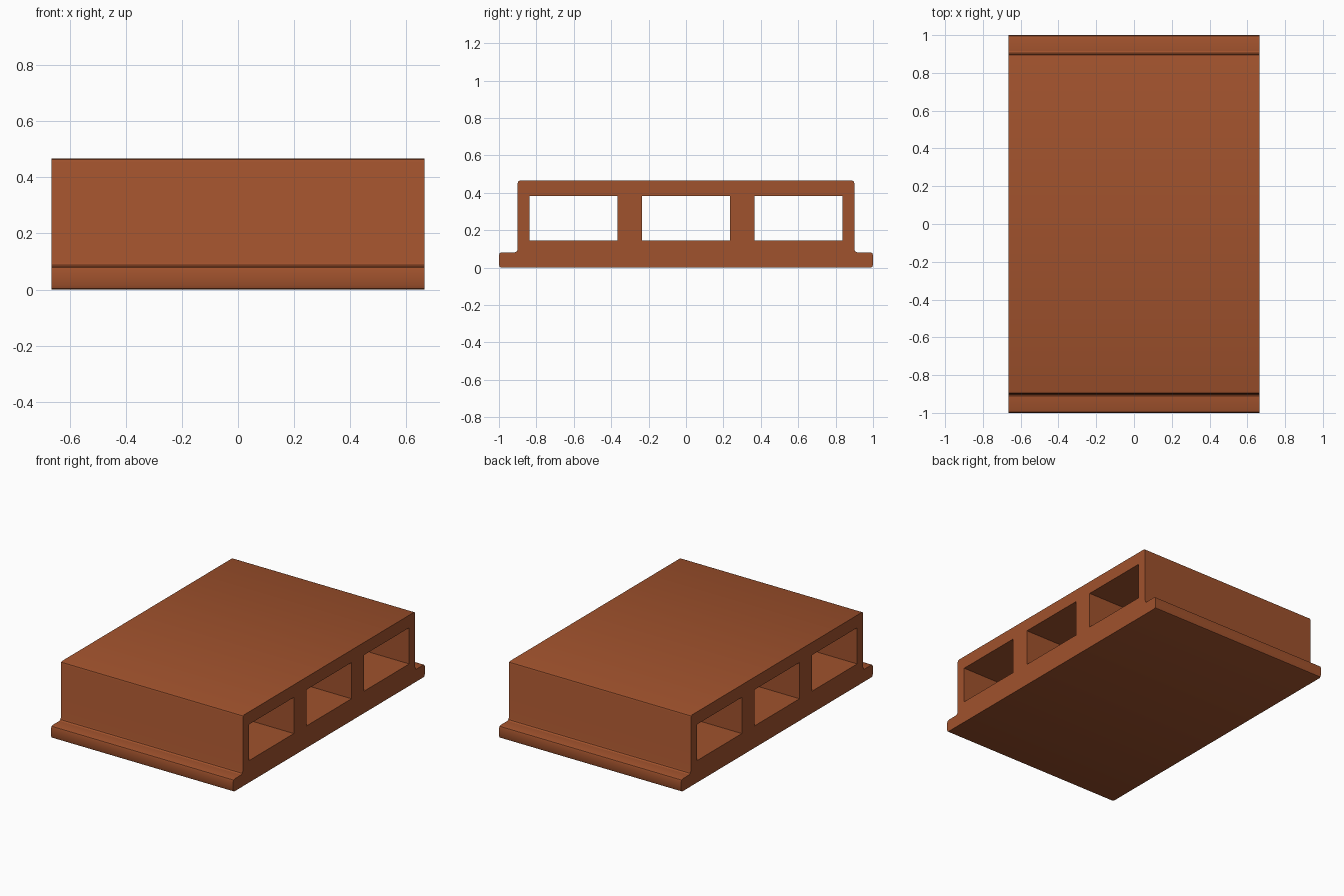
import bpy
import bmesh
from mathutils import Vector

cube = bpy.data.objects.get("Cube")
if cube:
    bpy.data.objects.remove(cube, do_unlink=True)

HALF_WIDTH = 0.665

# Terracotta clay colour
clay = bpy.data.materials.new("terracotta_clay")
clay.use_nodes = True
colour = (0.352, 0.084, 0.026, 1)
clay.diffuse_color = colour
clay.node_tree.nodes["Principled BSDF"].inputs["Base Color"].default_value = colour

# Half outline (y, z): chamfered foot flange, small cove, wall, chamfered top
half = [(0.985, 0), (0.996, 0.004), (1.0, 0.015), (1.0, 0.067), (0.996, 0.078),
        (0.985, 0.082), (0.915, 0.082), (0.904, 0.087), (0.9, 0.097),
        (0.9, 0.452), (0.896, 0.463), (0.885, 0.467)]
outline = half + [(-y, z) for y, z in reversed(half)]


def rectangle(y0, y1, z0, z1):
    return [(y0, z0), (y1, z0), (y1, z1), (y0, z1)]


# Three channels running the full width
channels = [rectangle(y0, y1, 0.145, 0.384)
            for y0, y1 in ((-0.837, -0.367), (-0.235, 0.235), (0.367, 0.837))]


def add_loop(bm, points):
    verts = [bm.verts.new((-HALF_WIDTH, y, z)) for y, z in points]
    return [bm.edges.new((v, verts[i - 1])) for i, v in enumerate(verts)]


# Fill the section around the channels, then extrude it across the width
bm = bmesh.new()
edges = []
for loop in [outline] + channels:
    edges += add_loop(bm, loop)
bmesh.ops.triangle_fill(bm, use_beauty=True, edges=edges, normal=Vector((-1, 0, 0)))
solid = bmesh.ops.extrude_face_region(bm, geom=bm.faces[:], use_keep_orig=True)
moved = [g for g in solid["geom"] if isinstance(g, bmesh.types.BMVert)]
bmesh.ops.translate(bm, verts=moved, vec=(2 * HALF_WIDTH, 0, 0))
bmesh.ops.recalc_face_normals(bm, faces=bm.faces[:])

mesh = bpy.data.meshes.new("hollow_block")
bm.to_mesh(mesh)
bm.free()
mesh.materials.append(clay)
block = bpy.data.objects.new("hollow_block", mesh)
bpy.context.collection.objects.link(block)

# Soften only the small rounded edges
bpy.context.view_layer.objects.active = block
block.select_set(True)
bpy.ops.object.shade_smooth_by_angle(angle=0.4)
